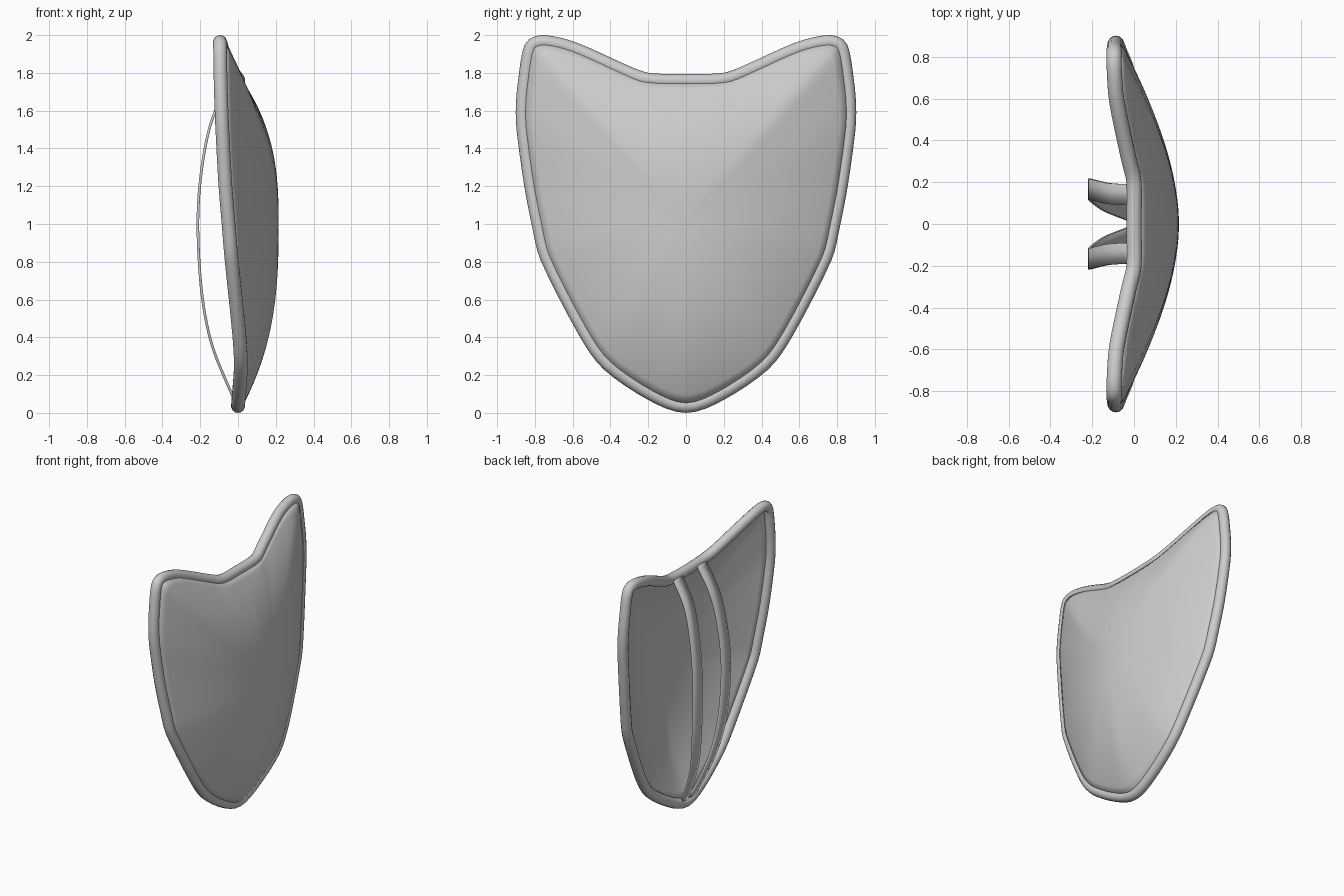
import bpy, bmesh
from mathutils import Vector

if "Cube" in bpy.data.objects:
    bpy.data.objects.remove(bpy.data.objects["Cube"])

R = 0.037  # rim tube radius


def smooth_path(pts, n, cyclic):
    """Catmull-Rom resampling of a list of points."""
    pts = [Vector(p) for p in pts]
    m = len(pts)
    get = (lambda i: pts[i % m]) if cyclic else (lambda i: pts[max(0, min(m - 1, i))])
    out = []
    for i in range(m if cyclic else m - 1):
        a, b, c, d = (get(i + k) for k in (-1, 0, 1, 2))
        t1 = (c - a) * 0.5
        t2 = (d - b) * 0.5
        lim = (c - b).length
        t1 = t1 * min(1, lim / t1.length)
        t2 = t2 * min(1, lim / t2.length)
        for j in range(n):
            t = j / n
            out.append(b * (2*t**3 - 3*t*t + 1) + t1 * (t**3 - 2*t*t + t)
                       + c * (3*t*t - 2*t**3) + t2 * (t**3 - t*t))
    if not cyclic:
        out.append(pts[-1])
    return out


def make_object(name, verts, faces):
    mesh = bpy.data.meshes.new(name)
    mesh.from_pydata([tuple(v) for v in verts], [], faces)
    mesh.update()
    for p in mesh.polygons:
        p.use_smooth = True
    ob = bpy.data.objects.new(name, mesh)
    bpy.context.collection.objects.link(ob)
    return ob


def add_thickness(ob, amount, offset):
    mod = ob.modifiers.new("thickness", "SOLIDIFY")
    mod.thickness = amount
    mod.offset = offset


# Half outline of the rim centre line (x, y, z), bottom to top notch
half = [(0.0, 0.0, R), (0.005, 0.18, 0.10), (0.015, 0.41, 0.257), (0.005, 0.535, 0.43),
        (-0.035, 0.735, 0.82), (-0.05, 0.78, 1.0), (-0.068, 0.822, 1.22),
        (-0.083, 0.86, 1.5), (-0.088, 0.864, 1.62), (-0.092, 0.853, 1.75),
        (-0.095, 0.82, 1.935), (-0.095, 0.75, 1.963), (-0.083, 0.59, 1.925),
        (-0.025, 0.31, 1.80), (0.0, 0.2, 1.763), (0.0, 0.0, 1.757)]
loop = half + [(x, -y, z) for x, y, z in half[-2:0:-1]]
outline = smooth_path(loop, 4, True)
N = len(outline)

# Rim: round tube swept along the outline
S = 14
verts, faces = [], []
from math import cos, sin, pi
for i, p in enumerate(outline):
    t = (outline[(i + 1) % N] - outline[i - 1]).normalized()
    side = t.cross(Vector((1, 0, 0))).normalized()
    depth = side.cross(t).normalized()
    for k in range(S):
        a = 2 * pi * k / S
        verts.append(p + side * (R * cos(a)) + depth * (R * sin(a)))
for i in range(N):
    for k in range(S):
        j, l = (i + 1) % N, (k + 1) % S
        faces.append((i*S + k, i*S + l, j*S + l, j*S + k))
rim = make_object("rim", verts, faces)
bm = bmesh.new()
bm.from_mesh(rim.data)
bmesh.ops.recalc_face_normals(bm, faces=bm.faces)
bm.to_mesh(rim.data)
bm.free()

# Shield panel: domed rings shrinking from the outline to the centre
peak, zc, rings = 0.215, 1.0, 16
verts, faces = [Vector((peak, 0, zc))], []
for r in range(1, rings + 1):
    s = r / rings
    for p in outline:
        power = 2.7 - 1.0 * min(1, abs(p.y) / 0.86)
        edge = p.x + 0.025
        verts.append(Vector((edge + (peak - edge) * (1 - s ** power),
                             p.y * s, zc + (p.z - zc) * s)))
for i in range(N):
    j = (i + 1) % N
    faces.append((0, 1 + i, 1 + j))
    for r in range(rings - 1):
        a, b = 1 + r * N, 1 + (r + 1) * N
        faces.append((a + i, b + i, b + j, a + j))
panel = make_object("shield_panel", verts, faces)
add_thickness(panel, 0.03, -1)

# Back straps: bowed bands, mirrored to the other side
# each point: x, centre y, z
path = smooth_path([(-0.02, 0.045, 0.07), (-0.135, 0.10, 0.35), (-0.19, 0.145, 0.62),
                    (-0.212, 0.165, 0.95), (-0.203, 0.165, 1.2), (-0.165, 0.155, 1.45),
                    (-0.115, 0.145, 1.61), (-0.025, 0.14, 1.765)], 5, False)
verts, faces = [], []
for i, p in enumerate(path):
    w = 0.03 + 0.02 * min(1, p.z / 0.6)
    verts += [p - Vector((0, w, 0)), p + Vector((0, w, 0))]
    if i:
        faces.append((2*i - 2, 2*i, 2*i + 1, 2*i - 1))
strap = make_object("back_straps", verts, faces)
add_thickness(strap, 0.014, 0)
mirror = strap.modifiers.new("mirror", "MIRROR")
mirror.use_axis = (False, True, False)

# Smooth shading with sharp edges kept
bpy.ops.object.select_all(action='DESELECT')
for ob in (rim, panel, strap):
    ob.select_set(True)
bpy.context.view_layer.objects.active = rim
bpy.ops.object.shade_smooth_by_angle()
